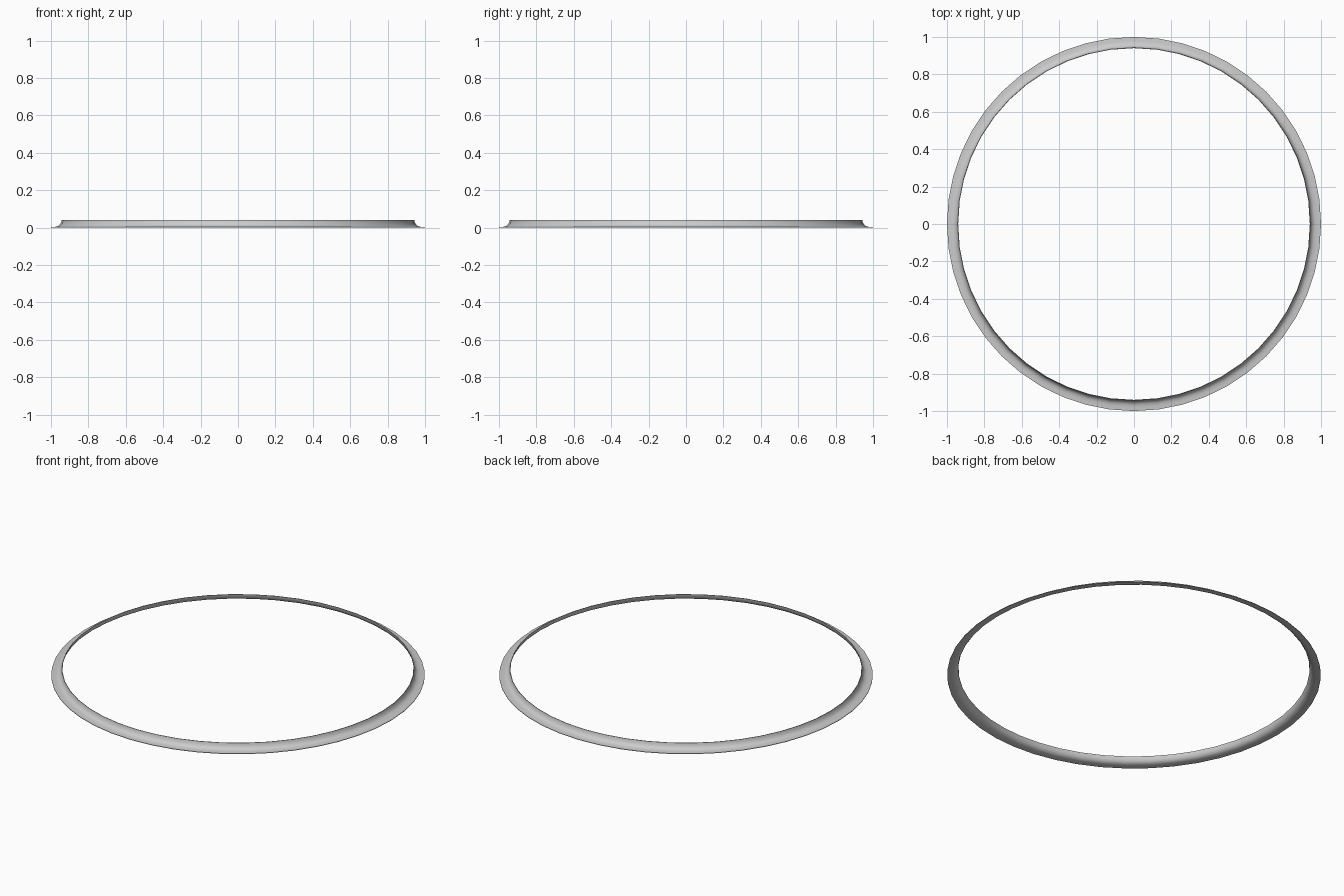
import bpy, bmesh, math

if "Cube" in bpy.data.objects:
    bpy.data.objects.remove(bpy.data.objects["Cube"])

SEGMENTS = 48
# Thin flared cross-section (radius, height): upright lip curving out to a flat flange
PROFILE = [(0.943, 0.040), (0.945, 0.030), (0.950, 0.019), (0.957, 0.011),
           (0.967, 0.006), (0.980, 0.004), (1.0, 0.003),
           (1.0, 0.0), (0.980, 0.001), (0.966, 0.003), (0.955, 0.008),
           (0.947, 0.017), (0.942, 0.029), (0.940, 0.040)]


def lathe(name, profile, segments):
    bm = bmesh.new()
    rings = []
    for i in range(segments):
        a = 2 * math.pi * i / segments
        rings.append([bm.verts.new((r * math.cos(a), r * math.sin(a), z)) for r, z in profile])
    n = len(profile)
    for i in range(segments):
        cur, nxt = rings[i], rings[(i + 1) % segments]
        for j in range(n):
            k = (j + 1) % n
            bm.faces.new((cur[j], cur[k], nxt[k], nxt[j]))
    bmesh.ops.recalc_face_normals(bm, faces=bm.faces)
    mesh = bpy.data.meshes.new(name)
    bm.to_mesh(mesh)
    bm.free()
    obj = bpy.data.objects.new(name, mesh)
    bpy.context.collection.objects.link(obj)
    return obj


# Flared trim ring
ring = lathe("flared_trim_ring", PROFILE, SEGMENTS)
bpy.context.view_layer.objects.active = ring
ring.select_set(True)
bpy.ops.object.shade_smooth_by_angle(angle=math.radians(35))
